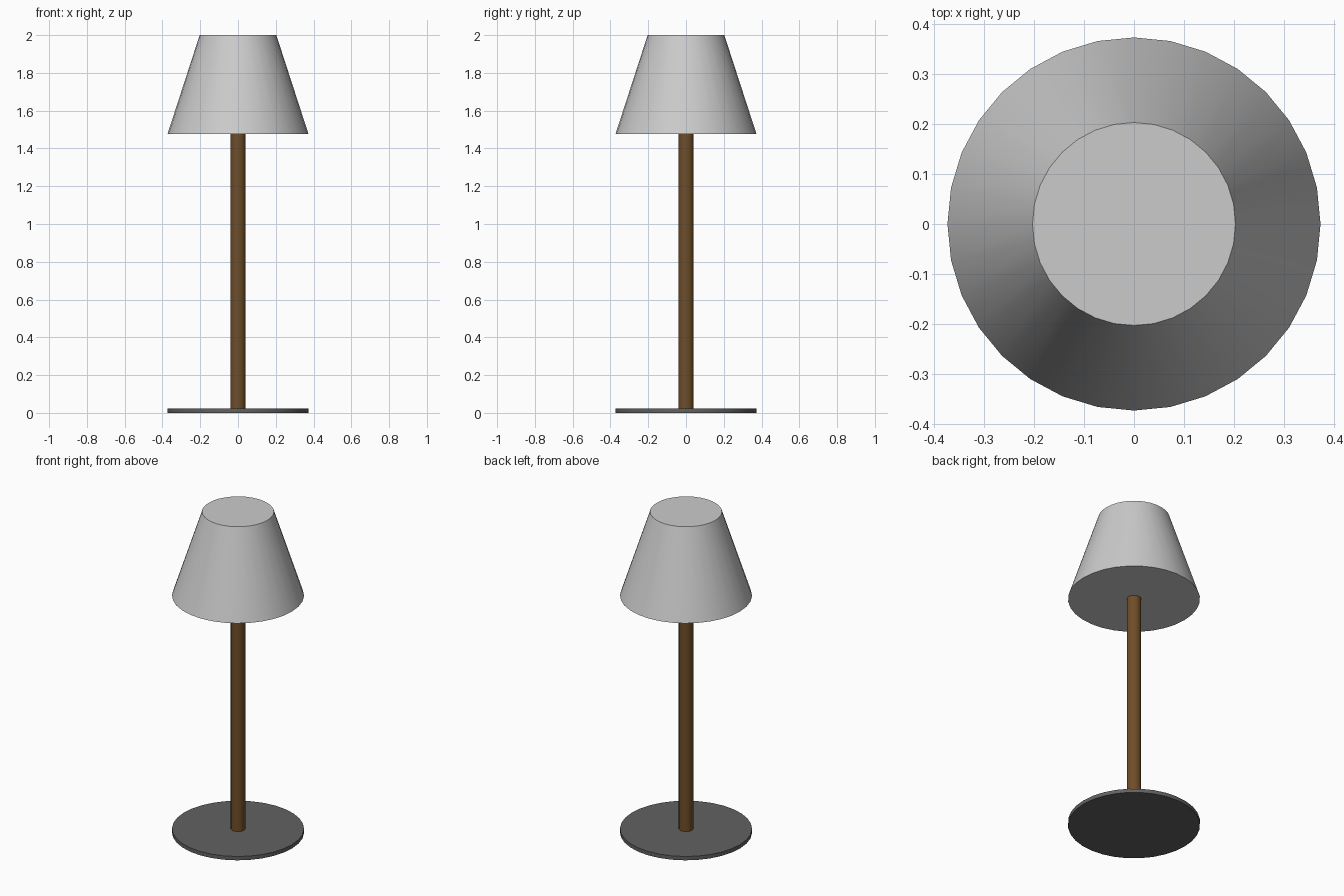
import bpy
import math

if "Cube" in bpy.data.objects:
    bpy.data.objects.remove(bpy.data.objects["Cube"])

SIDES = 32


def material(name, rgb):
    mat = bpy.data.materials.new(name)
    mat.diffuse_color = (*rgb, 1)
    mat.use_nodes = True
    mat.node_tree.nodes["Principled BSDF"].inputs["Base Color"].default_value = mat.diffuse_color
    return mat


def round_part(name, z0, z1, r_bottom, r_top, mat=None):
    """Capped cone or cylinder between two heights, smooth around, sharp at rims."""
    bpy.ops.mesh.primitive_cone_add(
        vertices=SIDES, radius1=r_bottom, radius2=r_top,
        depth=z1 - z0, location=(0, 0, (z0 + z1) / 2))
    obj = bpy.context.object
    obj.name = name
    if mat:
        obj.data.materials.append(mat)
    bpy.ops.object.shade_smooth_by_angle(angle=math.radians(30))
    return obj


wood = material("wood", (0.16, 0.075, 0.022))
dark_metal = material("dark_metal", (0.12, 0.12, 0.12))

# Flat disc foot
round_part("base", 0, 0.024, 0.373, 0.373, dark_metal)
# Wooden stem, just reaching into the shade
round_part("pole", 0.02, 1.48, 0.041, 0.041, wood)
# Closed tapered shade
round_part("lamp_shade", 1.477, 2.0, 0.373, 0.203)
